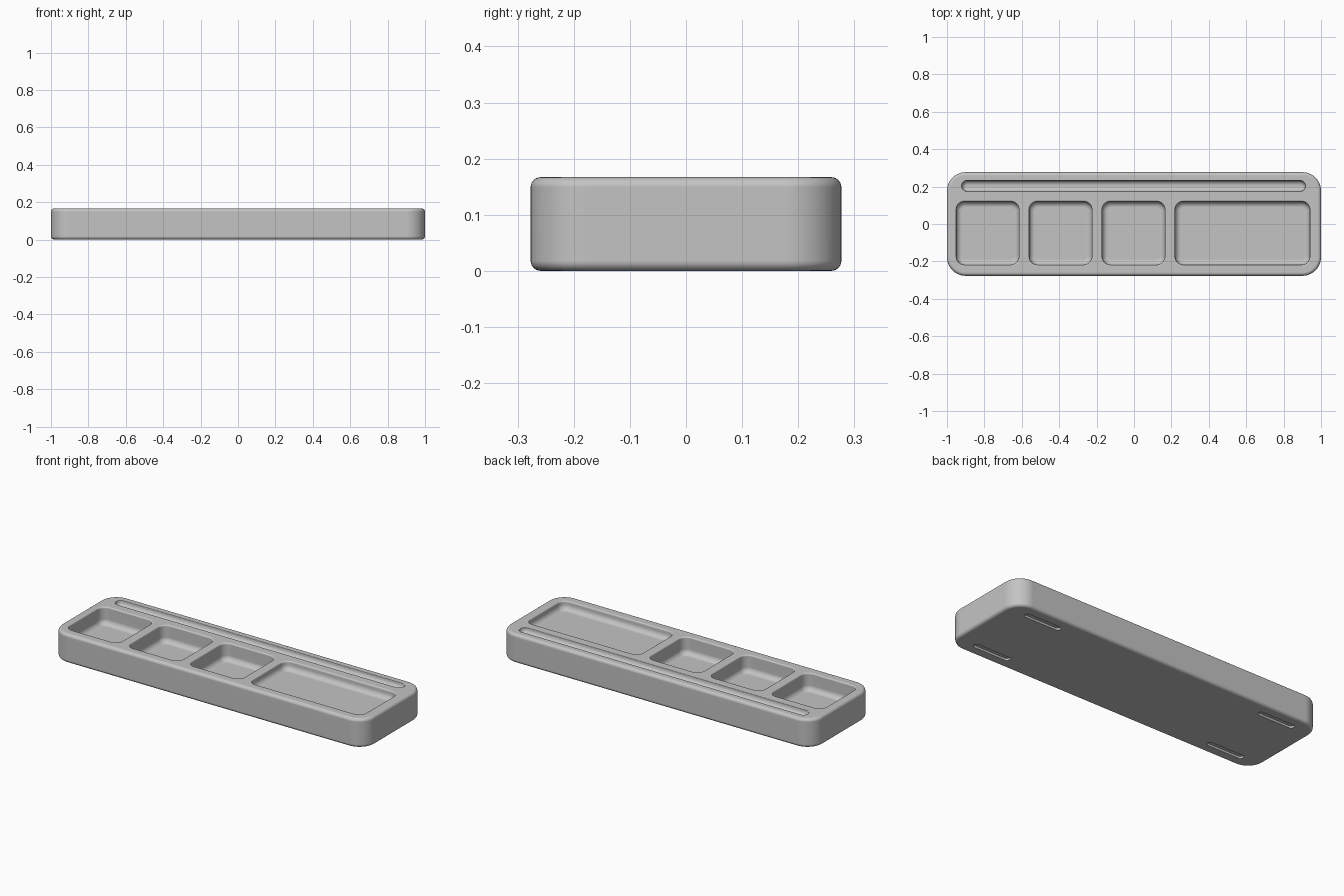
import bpy
import bmesh
from math import cos, sin, pi, radians

if "Cube" in bpy.data.objects:
    bpy.data.objects.remove(bpy.data.objects["Cube"], do_unlink=True)

HEIGHT = 0.167
HALF_X, HALF_Y = 1.0, 0.277

grey = bpy.data.materials.new("plain grey")
grey.use_nodes = True
grey.diffuse_color = (0.55, 0.55, 0.55, 1)
grey.node_tree.nodes["Principled BSDF"].inputs["Base Color"].default_value = grey.diffuse_color


def arc(inset, z, r, start, end, steps=6):
    """Quarter arc of (inset, z) points around a centre."""
    angles = [start + (end - start) * i / steps for i in range(steps + 1)]
    return [(inset + r * cos(a), z + r * sin(a)) for a in angles]


def rounded_solid(name, x0, x1, y0, y1, radius, profile, steps=10):
    """Stack rounded rectangles that follow an (inset, z) profile from bottom to top."""
    bm = bmesh.new()
    rings = []
    for inset, z in profile:
        r = max(radius - inset, 0.001)
        cx, cy = (x0 + x1) / 2, (y0 + y1) / 2
        hx, hy = (x1 - x0) / 2 - inset - r, (y1 - y0) / 2 - inset - r
        hy = max(hy, 0.0005)
        ring = []
        for q, (sx, sy) in enumerate(((1, 1), (-1, 1), (-1, -1), (1, -1))):
            for i in range(steps + 1):
                a = (q + i / steps) * pi / 2
                ring.append(bm.verts.new((cx + sx * hx + r * cos(a),
                                          cy + sy * hy + r * sin(a), z)))
        rings.append(ring)
    n = len(rings[0])
    for low, high in zip(rings, rings[1:]):
        for i in range(n):
            j = (i + 1) % n
            bm.faces.new((low[i], low[j], high[j], high[i]))
    bm.faces.new(rings[0][::-1])
    bm.faces.new(rings[-1])
    mesh = bpy.data.meshes.new(name)
    bm.to_mesh(mesh)
    bm.free()
    mesh.materials.append(grey)
    obj = bpy.data.objects.new(name, mesh)
    bpy.context.collection.objects.link(obj)
    return obj


def recess_profile(depth, fillet, rim):
    """Filleted floor, straight wall, softly rounded rim, then clear of the top."""
    floor = arc(fillet, HEIGHT - depth + fillet, fillet, 1.5 * pi, pi)
    lip = arc(-rim, HEIGHT - rim, rim, 0, pi / 2, 4)
    return floor + lip + [(-rim, HEIGHT + 0.03)]


# Tray body with rounded corners and softened top and bottom edges
EDGE = 0.018
body_profile = (arc(EDGE, EDGE, EDGE, 1.5 * pi, pi)
                + arc(EDGE, HEIGHT - EDGE, EDGE, pi, pi / 2))
tray = rounded_solid("tray_body", -HALF_X, HALF_X, -HALF_Y, HALF_Y, 0.1, body_profile, 14)

# Three deep square pockets and one shallow long pocket
cutters = []
pockets = [(-0.95, -0.615, 0.1), (-0.56, -0.225, 0.1),
           (-0.17, 0.165, 0.1), (0.22, 0.94, 0.05)]
for x0, x1, depth in pockets:
    cutters.append(rounded_solid("pocket_cutter", x0, x1, -0.218, 0.12, 0.045,
                                 recess_profile(depth, 0.03, 0.008)))

# Long round-bottomed groove along the back
cutters.append(rounded_solid("groove_cutter", -0.92, 0.915, 0.175, 0.232, 0.028,
                             recess_profile(0.03, 0.024, 0.004)))

# Four shallow foot slots underneath
for sx in (-1, 1):
    for sy in (-1, 1):
        x, y = 0.77 * sx, 0.2 * sy
        cutters.append(rounded_solid("foot_slot_cutter", x - 0.115, x + 0.115,
                                     y - 0.017, y + 0.017, 0.016,
                                     [(0, -0.02), (0, 0.012)], 6))

# Cut every recess into the body
bpy.context.view_layer.objects.active = tray
tray.select_set(True)
for cutter in cutters:
    cutter.hide_render = True
    cut = tray.modifiers.new("recess", "BOOLEAN")
    cut.operation = "DIFFERENCE"
    cut.solver = "EXACT"
    cut.object = cutter
    bpy.ops.object.modifier_apply(modifier=cut.name)
    bpy.data.objects.remove(cutter, do_unlink=True)

# Smooth shading that keeps flat areas clean
bpy.ops.object.shade_smooth_by_angle(angle=radians(35))
weighted = tray.modifiers.new("clean shading", "WEIGHTED_NORMAL")
weighted.keep_sharp = True
